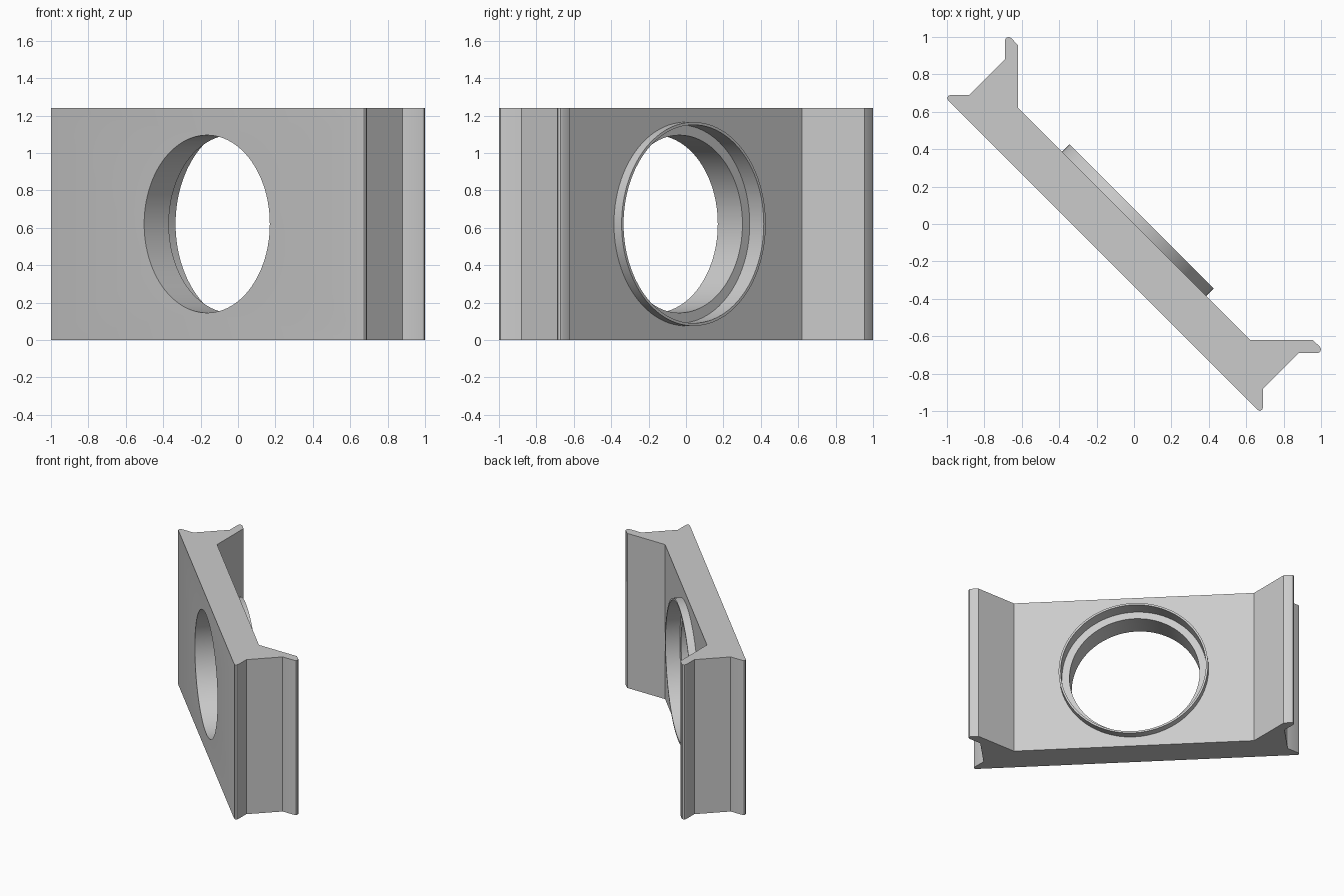
import bpy, bmesh, math
from mathutils import Vector, Matrix

HEIGHT = 1.24
SEGMENTS = 96
AXIS = Vector((1, 1, 0)).normalized()     # hole axis, points out of the back face

default = bpy.data.objects.get("Cube")
if default:
    bpy.data.objects.remove(default, do_unlink=True)

grey = bpy.data.materials.new("plain_grey")
grey.use_nodes = True
colour = (0.6, 0.6, 0.6, 1)
grey.diffuse_color = colour
grey.node_tree.nodes["Principled BSDF"].inputs["Base Color"].default_value = colour


def make_object(name, bm):
    bmesh.ops.recalc_face_normals(bm, faces=bm.faces)
    mesh = bpy.data.meshes.new(name)
    bm.to_mesh(mesh)
    bm.free()
    mesh.materials.append(grey)
    obj = bpy.data.objects.new(name, mesh)
    bpy.context.collection.objects.link(obj)
    return obj


def activate(obj):
    bpy.ops.object.select_all(action='DESELECT')
    obj.select_set(True)
    bpy.context.view_layer.objects.active = obj


def lathe(name, profile):
    """Revolve closed (radius, distance along axis) points about the hole axis."""
    bm = bmesh.new()
    turn = AXIS.to_track_quat('Z', 'Y').to_matrix().to_4x4()
    place = Matrix.Translation((0, 0, HEIGHT / 2)) @ turn
    rings = []
    for i in range(SEGMENTS):
        a = math.tau * i / SEGMENTS
        rings.append([bm.verts.new(place @ Vector((r * math.cos(a), r * math.sin(a), d)))
                      for r, d in profile])
    for i in range(SEGMENTS):
        a, b = rings[i], rings[(i + 1) % SEGMENTS]
        for j in range(len(profile)):
            k = (j + 1) % len(profile)
            bm.faces.new((a[j], a[k], b[k], b[j]))
    return make_object(name, bm)


def plug(name, radius, start, end):
    """Solid cylinder along the hole axis."""
    bm = bmesh.new()
    place = Matrix.Translation(Vector((0, 0, HEIGHT / 2)) + AXIS * (start + end) / 2)
    turn = AXIS.to_track_quat('Z', 'Y').to_matrix().to_4x4()
    bmesh.ops.create_cone(bm, cap_ends=True, segments=SEGMENTS, radius1=radius,
                          radius2=radius, depth=end - start, matrix=place @ turn)
    return make_object(name, bm)


# Plate with flared end flanges: half an outline mirrored across the diagonal
half = [(0.62, -0.62), (0.955, -0.62), (0.995, -0.657), (1.0, -0.67), (0.995, -0.684),
        (0.982, -0.69), (0.88, -0.69), (0.69, -0.88), (0.69, -0.98),
        (0.685, -0.993), (0.673, -1.0), (0.662, -0.994)]
outline = half + [(y, x) for x, y in reversed(half)]
bm = bmesh.new()
base = bm.faces.new([bm.verts.new((x, y, 0)) for x, y in outline])
top = bmesh.ops.extrude_face_region(bm, geom=[base], use_keep_orig=True)["geom"]
bmesh.ops.translate(bm, vec=(0, 0, HEIGHT),
                    verts=[v for v in top if isinstance(v, bmesh.types.BMVert)])
plate = make_object("flanged_plate", bm)

# Through hole and the wider recess behind it
for cutter in (plug("hole_cutter", 0.475, -0.5, 0.3),
               plug("recess_cutter", 0.53, -0.048, 0.3)):
    cutter.hide_render = True
    activate(plate)
    cut = plate.modifiers.new("cut", 'BOOLEAN')
    cut.operation = 'DIFFERENCE'
    cut.solver = 'EXACT'
    cut.object = cutter
    bpy.ops.object.modifier_apply(modifier=cut.name)
    bpy.data.objects.remove(cutter, do_unlink=True)

# Thin raised collar around the recess
collar = lathe("raised_collar", [(0.53, 0), (0.545, 0), (0.545, 0.058), (0.53, 0.058)])

for obj in (plate, collar):
    activate(obj)
    bpy.ops.object.shade_smooth_by_angle(angle=math.radians(32))
